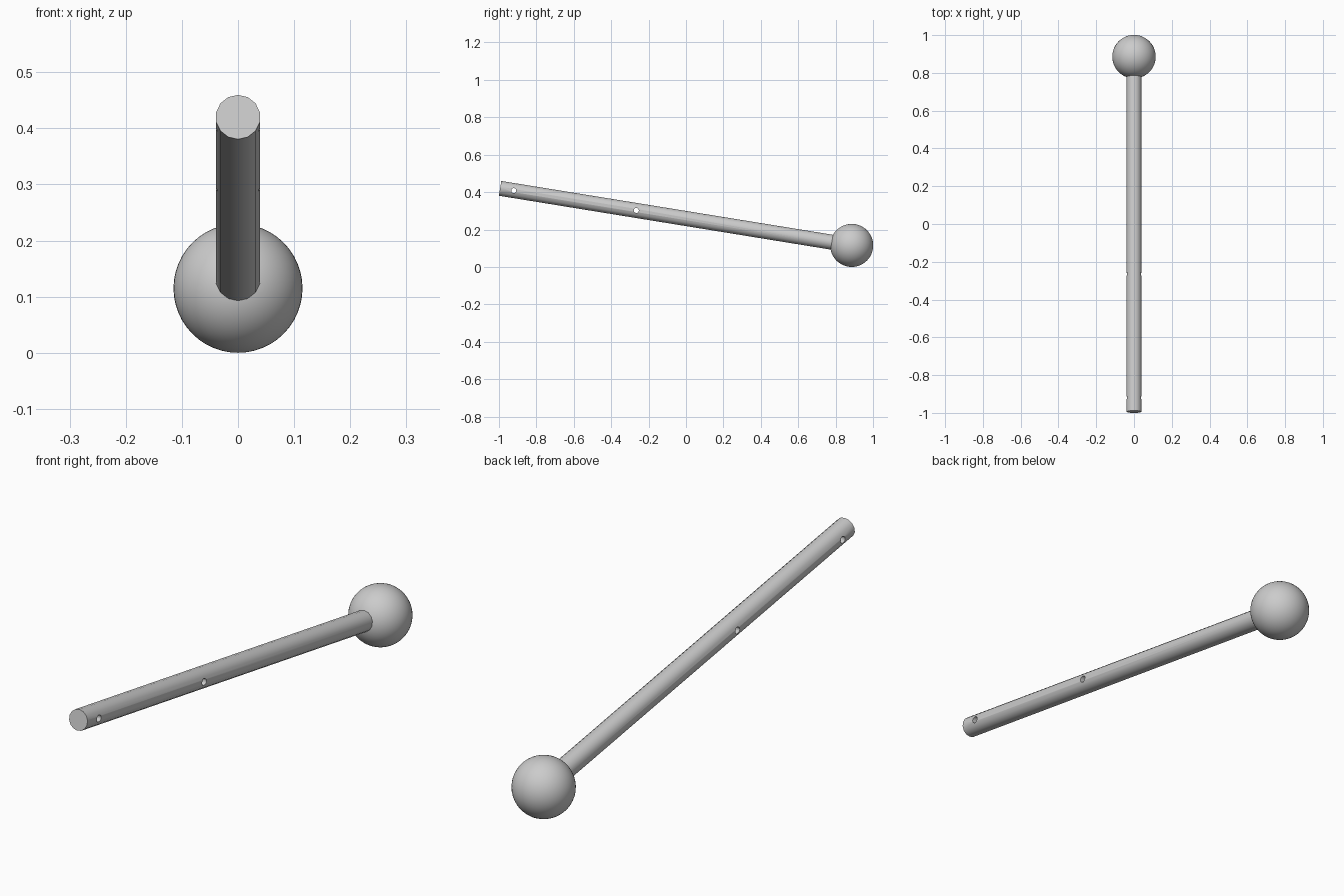
import bpy
import math
from mathutils import Vector

cube = bpy.data.objects.get("Cube")
if cube:
    bpy.data.objects.remove(cube, do_unlink=True)

grey = bpy.data.materials.new("plain grey")
grey.use_nodes = True
colour = (0.6, 0.6, 0.6, 1)
grey.diffuse_color = colour
grey.node_tree.nodes["Principled BSDF"].inputs["Base Color"].default_value = colour

ball_centre = Vector((0, 0.886, 0.115))
rod_end = Vector((0, -0.994, 0.42))
axis = rod_end - ball_centre
tilt = math.atan2(-axis.y, axis.z)


def cylinder(name, radius, depth, centre, rotation, sides):
    bpy.ops.mesh.primitive_cylinder_add(
        vertices=sides, radius=radius, depth=depth, location=centre, rotation=rotation)
    obj = bpy.context.object
    obj.name = name
    obj.data.materials.append(grey)
    return obj


# Ball at the low end
bpy.ops.mesh.primitive_uv_sphere_add(segments=48, ring_count=24, radius=0.115,
                                     location=ball_centre)
ball = bpy.context.object
ball.name = "ball"
ball.data.materials.append(grey)
bpy.ops.object.shade_smooth()

# Straight rod running into the ball
rod = cylinder("rod", 0.04, axis.length, (rod_end + ball_centre) / 2, (tilt, 0, 0), 14)

# Two pin holes drilled sideways through the rod
for label, distance in (("end", 0.074), ("middle", 0.738)):
    centre = rod_end - axis.normalized() * distance
    cutter = cylinder(label + "_hole_cutter", 0.0135, 0.2, centre,
                      (0, math.pi / 2, 0), 16)
    cutter.hide_render = True
    cutter.hide_set(True)
    cutter.display_type = 'WIRE'
    drill = rod.modifiers.new(label + "_hole", 'BOOLEAN')
    drill.operation = 'DIFFERENCE'
    drill.solver = 'EXACT'
    drill.object = cutter

# Soft shading along the rod, crisp rims
bpy.ops.object.select_all(action='DESELECT')
rod.select_set(True)
bpy.context.view_layer.objects.active = rod
bpy.ops.object.shade_smooth_by_angle(angle=math.radians(35))
